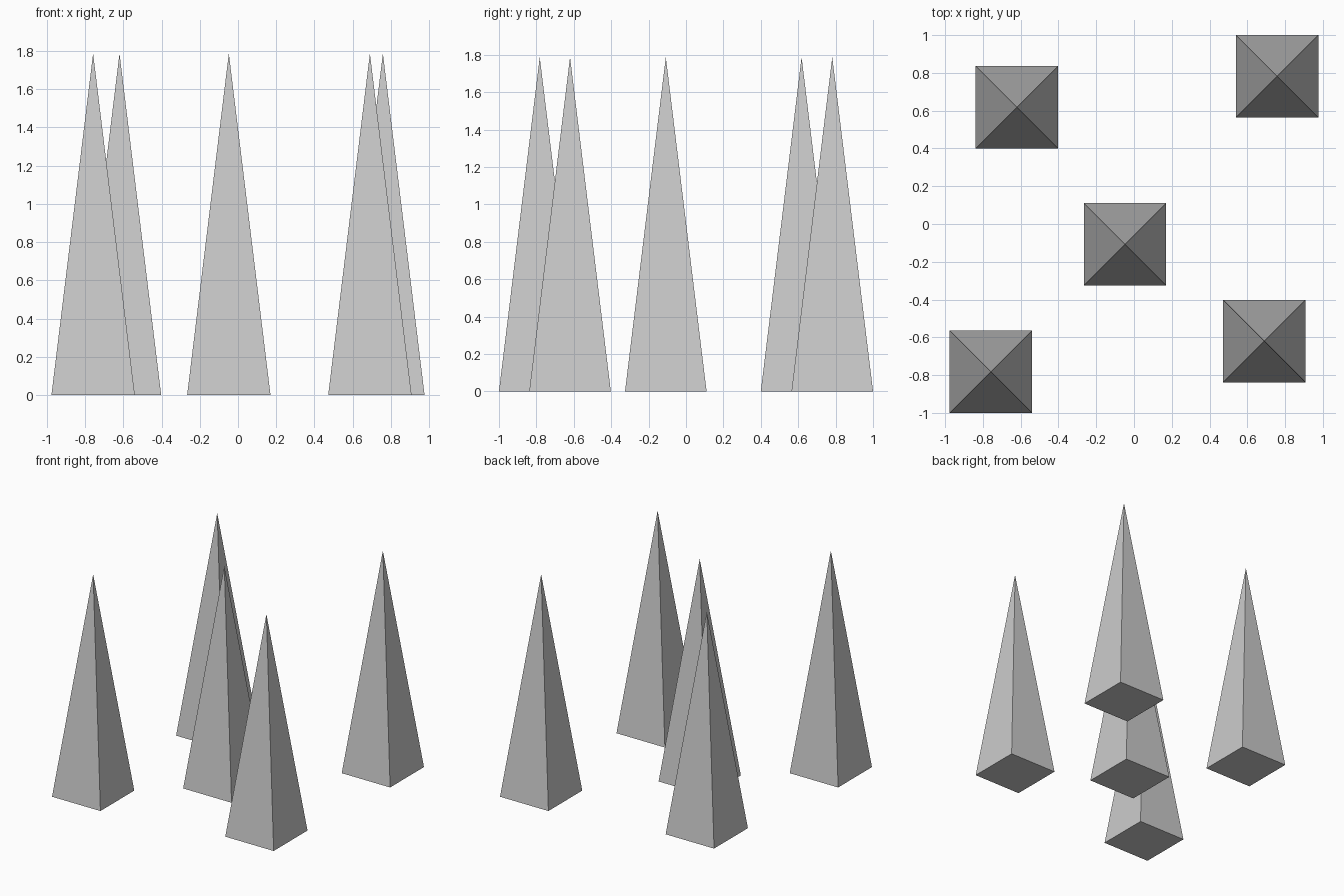
import bpy
import math

if "Cube" in bpy.data.objects:
    bpy.data.objects.remove(bpy.data.objects["Cube"])

HALF = 0.218     # half the base width
HEIGHT = 1.787


def spike(name, x, y):
    # four-sided closed pyramid standing on the ground, sides along the axes
    bpy.ops.mesh.primitive_cone_add(
        vertices=4, radius1=HALF * math.sqrt(2), radius2=0, depth=HEIGHT,
        location=(x, y, HEIGHT / 2), rotation=(0, 0, math.pi / 4))
    obj = bpy.context.object
    obj.name = name
    bpy.ops.object.transform_apply(location=False, rotation=True, scale=False)


# scattered group of spikes
spikes = {
    "spike_front_left": (-0.758, -0.782),
    "spike_back_left": (-0.62, 0.618),
    "spike_middle": (-0.048, -0.108),
    "spike_front_right": (0.69, -0.62),
    "spike_back_right": (0.758, 0.782),
}
for name, (x, y) in spikes.items():
    spike(name, x, y)
